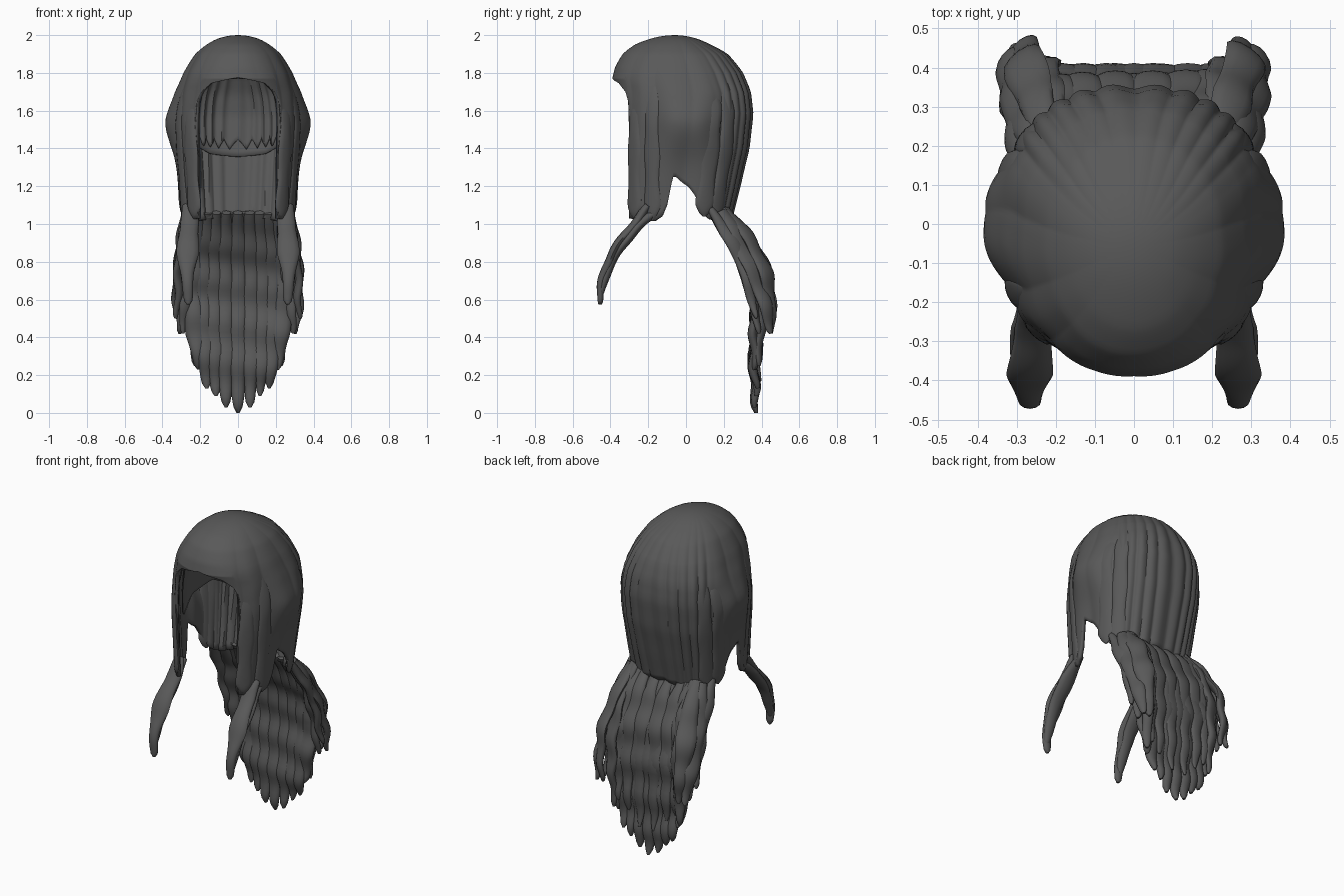
import bpy, bmesh, math
from mathutils import Vector

if "Cube" in bpy.data.objects:
    bpy.data.objects.remove(bpy.data.objects["Cube"])

HAIR = bpy.data.materials.new("dark_hair")
HAIR.diffuse_color = (.1, .1, .1, 1)
HAIR.use_nodes = True
HAIR.node_tree.nodes["Principled BSDF"].inputs["Base Color"].default_value = HAIR.diffuse_color

# silhouette tables: (z, value)
HALF_W = [(2, 0), (1.98, .11), (1.95, .165), (1.9, .225), (1.8, .285), (1.7, .318), (1.55, .335), (1.4, .33), (1.2, .315), (1, .30)]
BACK = [(2, -.06), (1.98, .06), (1.95, .13), (1.9, .22), (1.8, .30), (1.7, .34), (1.58, .354), (1.4, .333), (1.2, .285), (1, .235)]
FRONT = [(2, -.06), (1.98, -.19), (1.95, -.27), (1.9, -.335), (1.83, -.375), (1.77, -.39), (1.7, -.37), (1.6, -.365), (1.3, -.37), (1, -.37)]
# hem height by angle from the back (degrees)
HEM = [(0, 1.04), (50, 1.01), (66, 1.03), (78, 1.1), (95, 1.25), (97, 1.25), (101, 1.1), (105, 1.04),
       (112, 1.015), (141, 1.03), (142, 1.64), (147, 1.70), (156, 1.745), (180, 1.775)]
JAGGED_HEM = [(0, 1.39), (40, 1.41), (65, 1.5), (85, 1.6), (140, 1.78), (180, 1.78)]
# rounded scalp with sideburns in front of the ears
ROUND_HEM = [(0, 1.355), (25, 1.37), (45, 1.41), (70, 1.46), (95, 1.44), (108, 1.38), (118, 1.36), (127, 1.39),
             (134, 1.5), (140, 1.7), (150, 1.78), (180, 1.785)]


def lerp(table, v):
    s = 1 if table[-1][0] > table[0][0] else -1
    for (a, p), (b, q) in zip(table, table[1:]):
        if s * v <= s * b:
            return p + (q - p) * max(0, (v - a) / (b - a))
    return table[-1][1]


def profile(table, z):
    # interpolating in root depth keeps the crown round
    return lerp([(math.sqrt(2 - a), p) for a, p in table], math.sqrt(max(0, 2 - z)))


def cap_point(deg, z, inset=0, ridge=1, bulge=1):
    a, d = math.radians(deg), abs(deg)
    e = .8 + .2 * max(0, 1 - (2 - z) / .35)
    s, c = math.sin(a), math.cos(a)
    sx, cx = math.copysign(abs(s) ** e, s), math.copysign(abs(c) ** e, c)
    cy = -.06 + .06 * min(1, (2 - z) / .3)
    w = profile(HALF_W, z)
    ext = profile(BACK, z) - cy if c > 0 else cy - profile(FRONT, z)
    p = Vector((sx * w, cy + cx * ext, z))
    out = Vector((s, c, 0))
    fade = min(1, (2 - z) / .3)
    # narrow strands at the back, broad leaning ones at the sides, smooth fringe
    back = abs(math.sin(a * 15 + .5 * math.sin(3 * a + 2 * z)))
    sides = abs(math.sin(abs(a) * 7 + 1.2 * z))
    k = min(1, max(0, (d - 50) / 20))
    amp = .013 * (1 if d < 125 else max(.15, 1 - (d - 125) / 25))
    p += out * (amp * (back * (1 - k) + sides * k - .6) * fade * ridge - inset * min(1, (2 - z) / .1))
    p += out * bulge * .054 * math.exp(-((d - 89) / 15) ** 2 - ((z - 1.53) / .15) ** 2)
    return p


def finish(name, bm, angle=50):
    bmesh.ops.recalc_face_normals(bm, faces=bm.faces)
    me = bpy.data.meshes.new(name)
    bm.to_mesh(me)
    bm.free()
    me.materials.append(HAIR)
    ob = bpy.data.objects.new(name, me)
    bpy.context.collection.objects.link(ob)
    bpy.ops.object.select_all(action='DESELECT')
    ob.select_set(True)
    bpy.context.view_layer.objects.active = ob
    bpy.ops.object.shade_smooth_by_angle(angle=math.radians(angle))
    return ob


def shell(name, hem, inset, thick, cols=320, rows=44, drop=0, zig=0, ridge=1, bulge=1):
    bm = bmesh.new()
    top = bm.verts.new((0, -.06, 2 - drop))
    grid = []
    for i in range(cols):
        deg = -180 + 360 * i / cols
        zb = lerp(hem, abs(deg)) + zig * abs((deg / 11) % 1 - .5)
        col = []
        for j in range(1, rows + 1):
            u = 2 * j / rows
            z = 2 - .2 * u ** 1.6 if u <= 1 else 1.8 - (1.8 - zb) * (u - 1)
            col.append(bm.verts.new(cap_point(deg, z, inset, ridge, bulge) - Vector((0, 0, drop * (1 - u / 2)))))
        grid.append(col)
    for i in range(cols):
        g, h = grid[i], grid[(i + 1) % cols]
        bm.faces.new((top, g[0], h[0]))
        for j in range(rows - 1):
            bm.faces.new((g[j], g[j + 1], h[j + 1], h[j]))
    ob = finish(name, bm)
    m = ob.modifiers.new("thickness", 'SOLIDIFY')
    m.thickness, m.offset = thick, -1
    return ob


def spline(pts, n):
    P = [Vector(p) for p in pts]
    P = [2 * P[0] - P[1]] + P + [2 * P[-1] - P[-2]]
    out = []
    for k in range(n + 1):
        u = k / n * (len(P) - 3)
        i = min(int(u), len(P) - 4)
        t = u - i
        a, b, c, d = P[i:i + 4]
        out.append(.5 * (2 * b + (c - a) * t + (2 * a - 5 * b + 4 * c - d) * t * t + (3 * b - a - 3 * c + d) * t ** 3))
    return out


def lock(name, pts, width, thick, side, wave=0, phase=0, n=40, ring=12, mirror=1, taper=.3):
    """Flattened strand of hair along a path with a blunt tip; side is the wide direction."""
    pts = spline(pts, n)
    side = Vector(side).normalized()
    bm = bmesh.new()
    loops = []
    for k, p in enumerate(pts):
        t = k / n
        tan = (pts[min(k + 1, n)] - pts[max(k - 1, 0)]).normalized()
        w = (side - tan * side.dot(tan)).normalized()
        nor = tan.cross(w)
        ripple = math.sin(p.z * 30 + phase)
        size = min(1, .5 + 2 * t) * min(1, .3 + .7 * ((1 - t) / taper) ** .8)
        if k == n:
            size *= .5
        q = p + nor * wave * ripple * min(1, 3 * t)
        rw = width * size * (1 + .1 * math.sin(p.z * 24 + phase * 2))
        rt = thick * min(1, .25 + size)
        loop = []
        for r in range(ring):
            a = 2 * math.pi * r / ring
            v = q + w * rw * math.cos(a) + nor * rt * math.sin(a)
            loop.append(bm.verts.new((v.x * mirror, v.y, max(0, v.z))))
        loops.append(loop)
    for a, b in zip(loops, loops[1:]):
        for r in range(ring):
            bm.faces.new((a[r], a[(r + 1) % ring], b[(r + 1) % ring], b[r]))
    bm.faces.new(loops[0])
    bm.faces.new(loops[-1])
    return finish(name, bm, 60)


# outer hair cap with fringe, side panels and back
shell("hair_cap", HEM, 0, .022)
# inner layers behind the face opening: jagged strands over a rounded scalp
shell("inner_hair_layer", JAGGED_HEM, .065, .006, cols=264, rows=26, drop=.035, zig=.11, bulge=0)
shell("inner_scalp", ROUND_HEM, .05, .006, cols=160, rows=30, drop=.025, ridge=0, bulge=0)

# central back tail: overlapping wavy locks, longest in the middle
for i, (x, tip) in enumerate([(0, 0), (.065, .03), (.12, .09), (.17, .13), (.215, .23)]):
    for m in ((1,) if x == 0 else (1, -1)):
        L = 1 - tip
        path = [(x * .95, .205, 1.06), (x, .275, .95), (x * 1.06, .335, .82), (x * 1.08, .375, .65),
                (x * 1.08, .37, tip + L * .42), (x * 1.03, .36, tip + L * .2), (x * .97, .372, tip)]
        lock("back_tail_lock", path, .05, .026, (1, 0, 0), .009, i * .35 * m, mirror=m, taper=.2)
# shorter locks layered over the tail
for i, (x, tip) in enumerate([(.045, .17), (.125, .25), (.185, .3)]):
    for m in (1, -1):
        path = [(x, .22, 1.06), (x, .30, .95), (x * 1.05, .36, .8), (x * 1.1, .385, .6), (x * 1.05, .385, tip)]
        lock("back_tail_overlay_lock", path, .05, .018, (1, 0, 0), .008, i * .5 * m, mirror=m, taper=.25)

# flaring locks at the back corners
CORNER = [
    ([(.25, .19, 1.07), (.28, .27, .94), (.305, .35, .77), (.315, .41, .6), (.305, .45, .42)], .055, (.6, -.8, 0)),
    ([(.22, .2, 1.08), (.25, .32, .94), (.28, .405, .78), (.28, .445, .62), (.265, .452, .42)], .055, (.8, -.6, 0)),
    ([(.275, .13, 1.08), (.295, .21, .96), (.31, .29, .82), (.315, .33, .68), (.325, .37, .5)], .04, (.4, -.9, 0)),
    ([(.2, .21, 1.08), (.225, .32, .92), (.235, .385, .74), (.235, .4, .5), (.225, .38, .25)], .05, (.9, -.4, 0)),
    ([(.23, .17, 1.05), (.25, .26, .92), (.27, .32, .78), (.28, .36, .6), (.29, .38, .42)], .045, (.9, -.4, 0))]
for i, (path, w, side) in enumerate(CORNER):
    for m in (1, -1):
        lock("corner_tail_lock", path, w, .022, side, .007, i + .5 * m, mirror=m, taper=.4)

# front tails sweeping forward from the side panels
FRONT_TAILS = [
    ([(.265, -.2, 1.1), (.255, -.25, 1.03), (.262, -.33, .93), (.268, -.4, .82), (.268, -.44, .72), (.262, -.46, .575)], .054),
    ([(.27, -.15, 1.07), (.265, -.24, 1.0), (.27, -.33, .9), (.272, -.39, .8), (.27, -.43, .72), (.27, -.448, .62)], .045)]
for i, (path, w) in enumerate(FRONT_TAILS):
    for m in (1, -1):
        lock("front_tail_lock", path, w, .024, (1, 0, 0), .005, i * 2, mirror=m, taper=.45)

# long locks laid over the side panels, rooted under the cap surface
for m in (1, -1):
    for deg, top, low, w in [(134, 1.74, 1.03, .045), (114, 1.84, 1.02, .045), (72, 1.84, 1.04, .05), (55, 1.8, 1.02, .045)]:
        path = [cap_point(deg, top + (low - top) * k / 8, .006 + .03 * max(0, 1 - k / 2.5), 0) for k in range(9)]
        a = math.radians(deg)
        lock("side_panel_lock", path, w, .016, (math.cos(a), -math.sin(a), 0), mirror=m, taper=.08)
